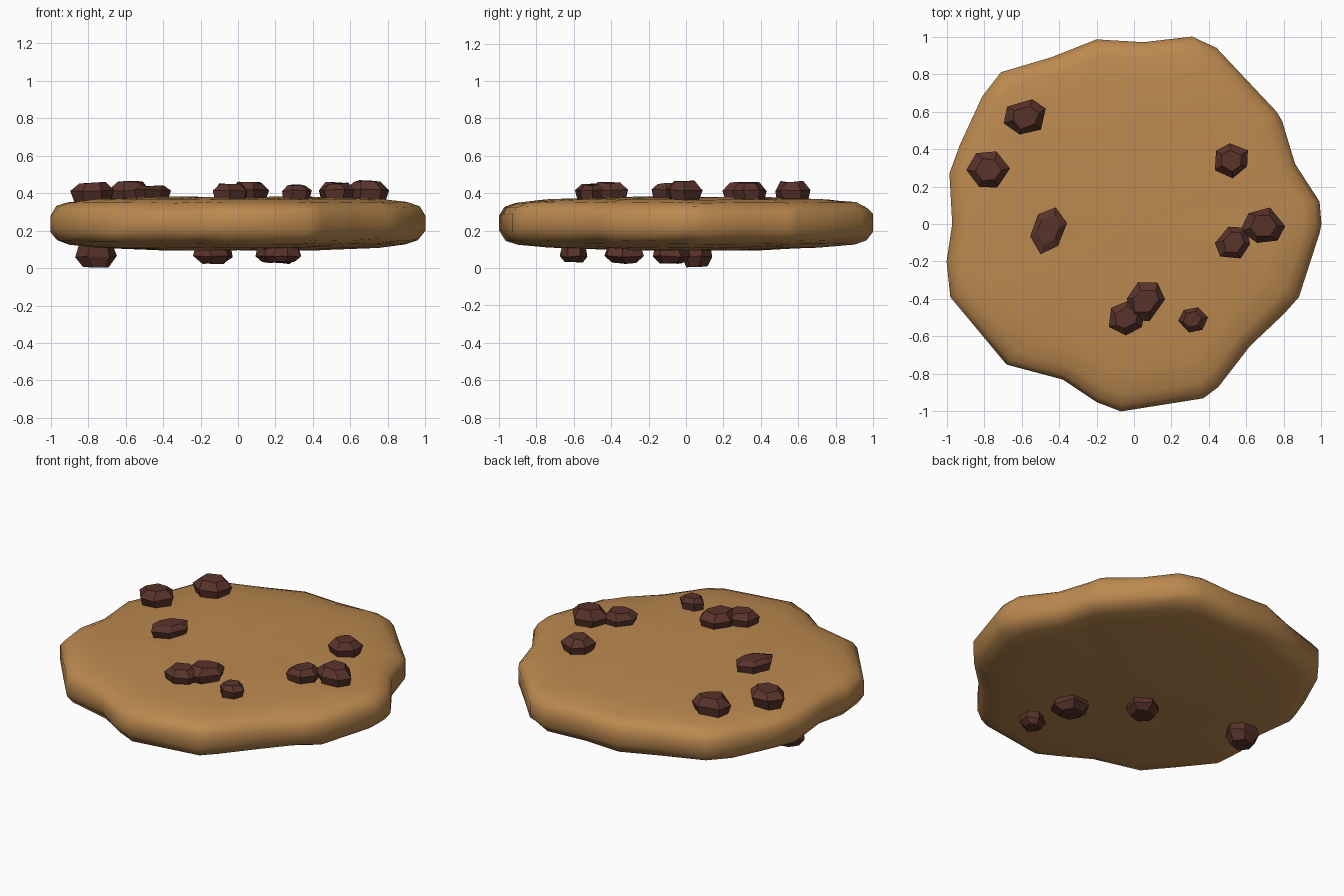
import bpy, bmesh, math, random

if "Cube" in bpy.data.objects:
    bpy.data.objects.remove(bpy.data.objects["Cube"])

random.seed(4)


def material(name, rgb):
    m = bpy.data.materials.new(name)
    m.diffuse_color = (*rgb, 1)
    m.use_nodes = True
    m.node_tree.nodes["Principled BSDF"].inputs["Base Color"].default_value = m.diffuse_color
    return m


dough = material("golden dough", (0.50, 0.25, 0.078))
chocolate = material("dark chocolate", (0.10, 0.033, 0.024))


def finish(bm, name, mat, smooth):
    bmesh.ops.recalc_face_normals(bm, faces=bm.faces)
    me = bpy.data.meshes.new(name)
    bm.to_mesh(me)
    bm.free()
    for p in me.polygons:
        p.use_smooth = smooth
    me.materials.append(mat)
    ob = bpy.data.objects.new(name, me)
    bpy.context.collection.objects.link(ob)
    return ob


def skin(bm, rings, bottom=None, top=None):
    """Bridge matching loops, closing each end with a fan or a flat face."""
    n = len(rings[0])
    for a, b in zip(rings, rings[1:]):
        for i in range(n):
            j = (i + 1) % n
            bm.faces.new((a[i], a[j], b[j], b[i]))
    for ring, tip in ((rings[0], bottom), (rings[-1], top)):
        if tip is None:
            bm.faces.new(ring)
        else:
            v = bm.verts.new(tip)
            for i in range(n):
                bm.faces.new((ring[i], ring[(i + 1) % n], v))


# Cookie: irregular outline lofted through a rounded rim
outline = [(1, 0), (.99, .12), (.86, .32), (.79, .55), (.76, .60), (.60, .77),
           (.44, .94), (.31, 1), (.05, .97), (-.20, .985), (-.44, .89),
           (-.71, .81), (-.81, .68), (-.93, .42), (-.985, .27), (-.97, 0),
           (-1, -.20), (-.98, -.39), (-.83, -.57), (-.68, -.75), (-.38, -.83),
           (-.20, -.95), (-.07, -1), (.37, -.93), (.45, -.87), (.62, -.65),
           (.80, -.48), (.88, -.39), (.99, -.05)]
profile = [(.4, .096), (.75, .110), (.90, .128), (.965, .15), (1, .195),
           (1, .285), (.97, .325), (.91, .350), (.77, .366), (.4, .378)]
bm = bmesh.new()
rings = []
for s, z in profile:
    wobble = .004 if s < .95 else .008
    rings.append([bm.verts.new((x * s, y * s, z + random.uniform(-wobble, wobble)))
                  for x, y in outline])
skin(bm, rings, (0, 0, .095), (0, 0, .378))
finish(bm, "cookie", dough, True)


# Chips: faceted chunks half sunk in the dough
def chip(name, x, y, rx, ry, turn, z, height, side):
    bm = bmesh.new()
    rings = []
    for r, h in ((.75, -.07), (1.0, .02), (.62, height)):
        ring = []
        for i in range(6):
            a = math.tau * i / 6 + random.uniform(-.15, .15)
            k = r * random.uniform(.93, 1.07)
            px, py = rx * k * math.cos(a), ry * k * math.sin(a)
            c, s = math.cos(turn), math.sin(turn)
            ring.append(bm.verts.new((x + px * c - py * s, y + px * s + py * c,
                                      z + side * (h + random.uniform(-.006, .006)))))
        rings.append(ring)
    skin(bm, rings)
    finish(bm, name, chocolate, False)


top_chips = [(-.58, .57, .115, .10, .3, .065), (-.78, .29, .115, .10, 0, .06),
             (-.46, -.03, .13, .09, 1.2, .045), (.52, .34, .10, .09, .6, .06),
             (.69, -.01, .12, .10, .1, .07), (.53, -.10, .105, .09, .9, .055),
             (.06, -.41, .125, .10, .9, .06), (-.04, -.50, .11, .09, .5, .055),
             (.31, -.51, .08, .07, .2, .05)]
for i, (x, y, rx, ry, t, h) in enumerate(top_chips):
    chip(f"top_chip_{i + 1}", x, y, rx, ry, t, .395, h, 1)

bottom_chips = [(-.76, .06, .11, .09, .2, .075), (-.13, -.08, .12, .10, .4, .055),
                (.20, -.33, .115, .115, 0, .055), (.26, -.60, .08, .075, .5, .05)]
for i, (x, y, rx, ry, t, h) in enumerate(bottom_chips):
    chip(f"bottom_chip_{i + 1}", x, y, rx, ry, t, .082, h, -1)
